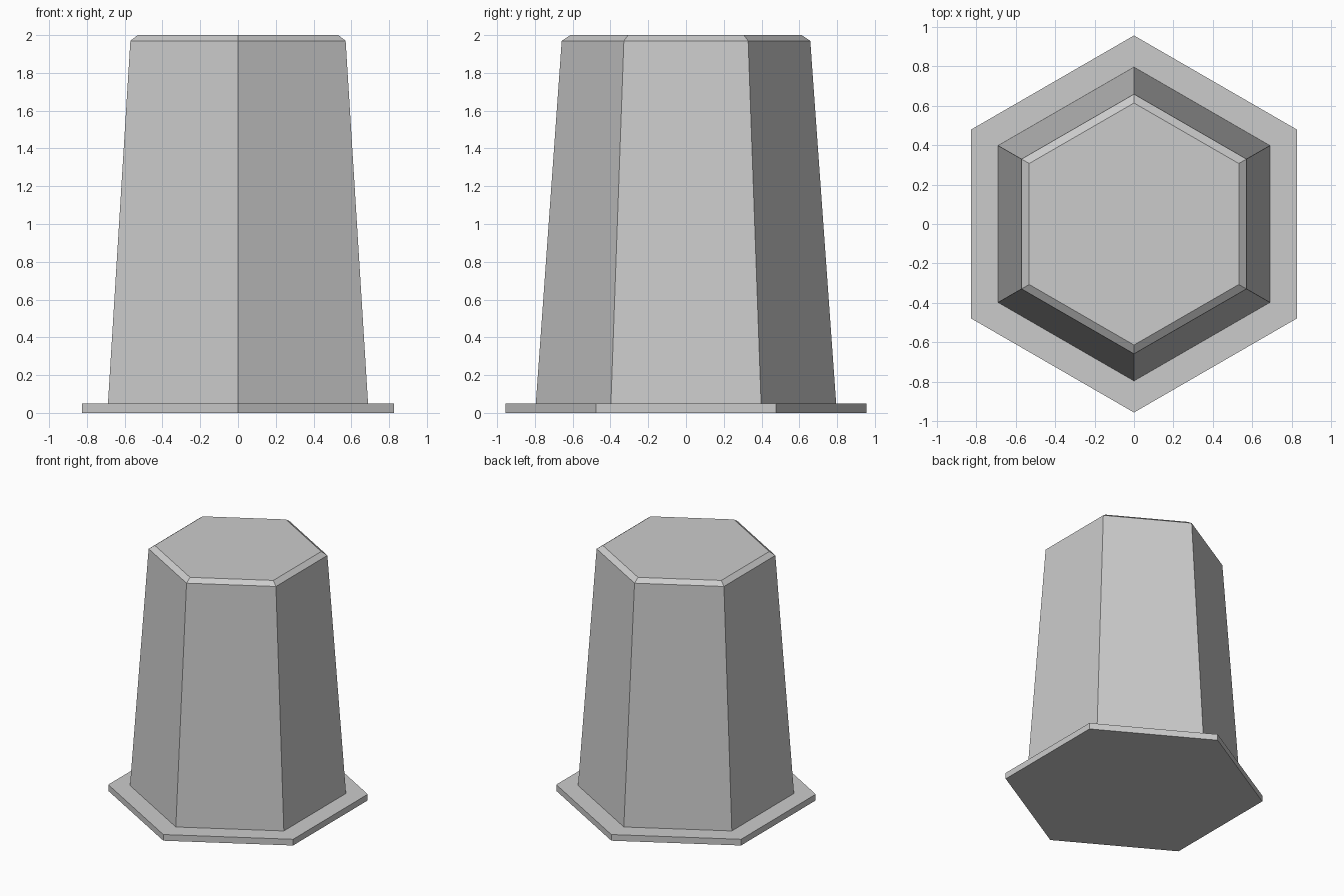
import bpy, bmesh, math

if "Cube" in bpy.data.objects:
    bpy.data.objects.remove(bpy.data.objects["Cube"])

grey = bpy.data.materials.new("light grey")
grey.diffuse_color = (0.6, 0.6, 0.6, 1)
grey.use_nodes = True
grey.node_tree.nodes["Principled BSDF"].inputs["Base Color"].default_value = grey.diffuse_color

SIDES = 6


def hex_loft(name, profile):
    """Closed six-sided solid through (radius, height) rings, corners on the y axis."""
    bm = bmesh.new()
    rings = []
    for r, z in profile:
        angles = [math.pi / 2 + i * 2 * math.pi / SIDES for i in range(SIDES)]
        rings.append([bm.verts.new((r * math.cos(a), r * math.sin(a), z)) for a in angles])
    for low, high in zip(rings, rings[1:]):
        for i in range(SIDES):
            j = (i + 1) % SIDES
            bm.faces.new((low[i], low[j], high[j], high[i]))
    bm.faces.new(rings[0][::-1])
    bm.faces.new(rings[-1])
    mesh = bpy.data.meshes.new(name)
    bm.to_mesh(mesh)
    bm.free()
    mesh.materials.append(grey)
    obj = bpy.data.objects.new(name, mesh)
    bpy.context.collection.objects.link(obj)
    return obj


# Flat base flange, stepping in to the tapered body with a chamfered top
hex_loft("flanged_hexagonal_block", [
    (0.955, 0.0), (0.955, 0.05),
    (0.795, 0.05), (0.658, 1.97), (0.613, 2.0),
])
